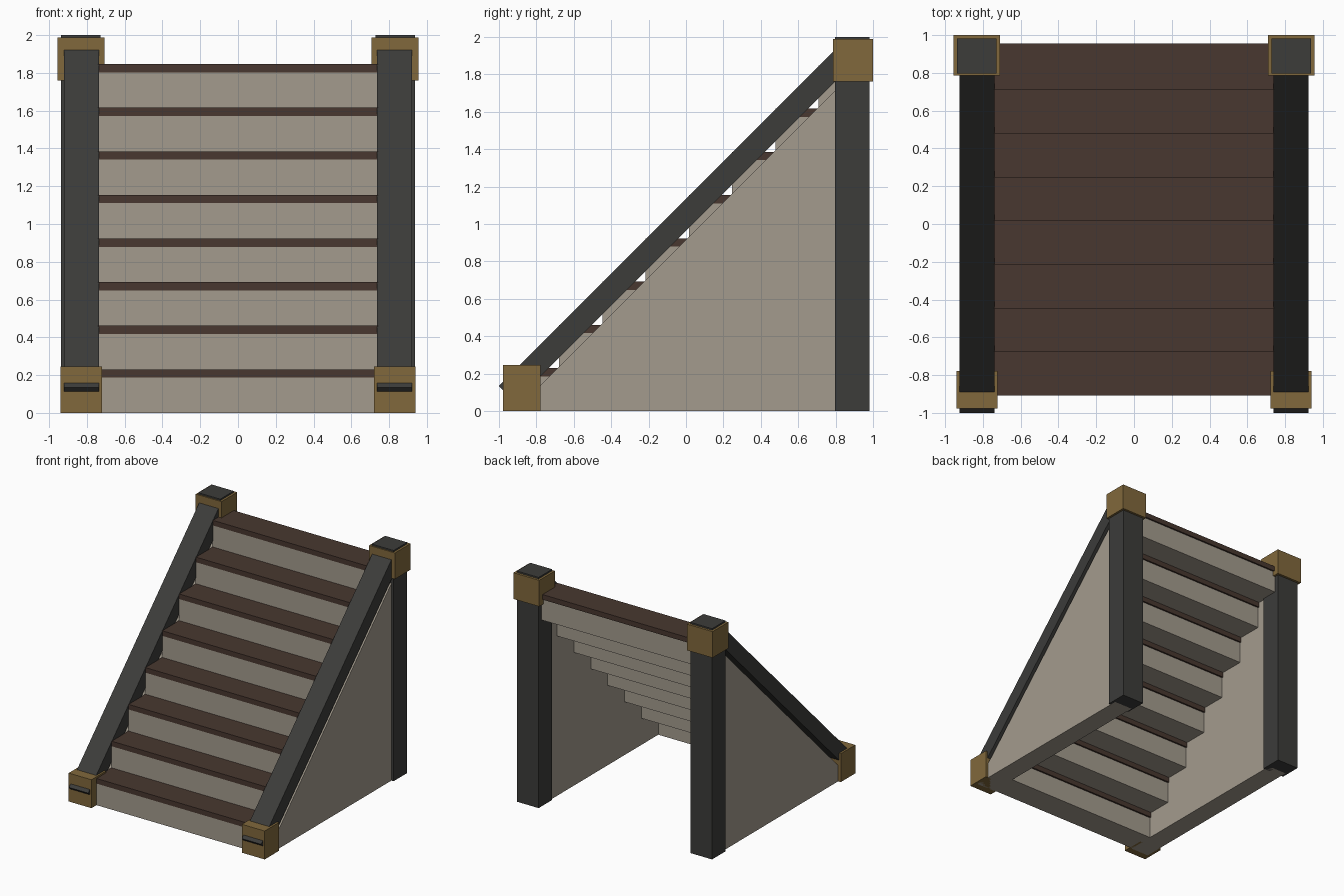
import bpy, bmesh

if "Cube" in bpy.data.objects:
    bpy.data.objects.remove(bpy.data.objects["Cube"])


def material(name, rgb):
    m = bpy.data.materials.new(name)
    m.diffuse_color = (*rgb, 1)
    m.use_nodes = True
    m.node_tree.nodes["Principled BSDF"].inputs["Base Color"].default_value = m.diffuse_color
    return m


STONE = material("stone", (0.37, 0.33, 0.27))
WOOD = material("dark_wood", (0.065, 0.039, 0.029))
IRON = material("iron", (0.045, 0.045, 0.042))
BRASS = material("brass", (0.22, 0.14, 0.045))


def prism(name, profile, x0, x1, mat):
    """Extrude a (y, z) profile from x0 to x1."""
    bm = bmesh.new()
    face = bm.faces.new([bm.verts.new((x0, y, z)) for y, z in profile])
    ext = bmesh.ops.extrude_face_region(bm, geom=[face])["geom"]
    verts = [v for v in ext if isinstance(v, bmesh.types.BMVert)]
    bmesh.ops.translate(bm, vec=(x1 - x0, 0, 0), verts=verts)
    bmesh.ops.recalc_face_normals(bm, faces=bm.faces)
    mesh = bpy.data.meshes.new(name)
    bm.to_mesh(mesh)
    bm.free()
    mesh.materials.append(mat)
    ob = bpy.data.objects.new(name, mesh)
    bpy.context.collection.objects.link(ob)
    return ob


def box(name, x, y, z, mat):
    return prism(name, [(y[0], z[0]), (y[1], z[0]), (y[1], z[1]), (y[0], z[1])], x[0], x[1], mat)


# Steps: a stone block with a wooden tread on top, slightly overhanging at the back
RUN, RISE, TREAD = 0.231, 0.2308, 0.044
for i in range(8):
    y, z = -0.908 + i * RUN, i * RISE
    box(f"step_block_{i + 1}", (-0.74, 0.74), (y, y + RUN), (z, z + RISE - TREAD), STONE)
    box(f"tread_{i + 1}", (-0.74, 0.74), (y, y + 0.245), (z + RISE - TREAD, z + RISE), WOOD)

for side, s in (("left", -1), ("right", 1)):
    # Triangular side wall
    prism(f"{side}_side_wall", [(-0.915, 0), (0.85, 0), (0.85, 1.765)], s * 0.74, s * 0.915, STONE)
    # Sloping rail, square cut at both ends
    t = 0.086
    prism(f"{side}_rail", [(-1.0, 0.135), (-1.0 + t, 0.135 - t), (0.85 + t, 1.985 - t), (0.85, 1.985)],
          s * 0.737, s * 0.922, IRON)
    # Back post with its collar, and the foot collar
    box(f"{side}_post", (s * 0.727, s * 0.936), (0.795, 0.98), (0, 2.0), IRON)
    box(f"{side}_post_collar", (s * 0.708, s * 0.955), (0.785, 1.0), (1.76, 1.987), BRASS)
    box(f"{side}_foot_collar", (s * 0.721, s * 0.94), (-0.977, -0.778), (0, 0.246), BRASS)
